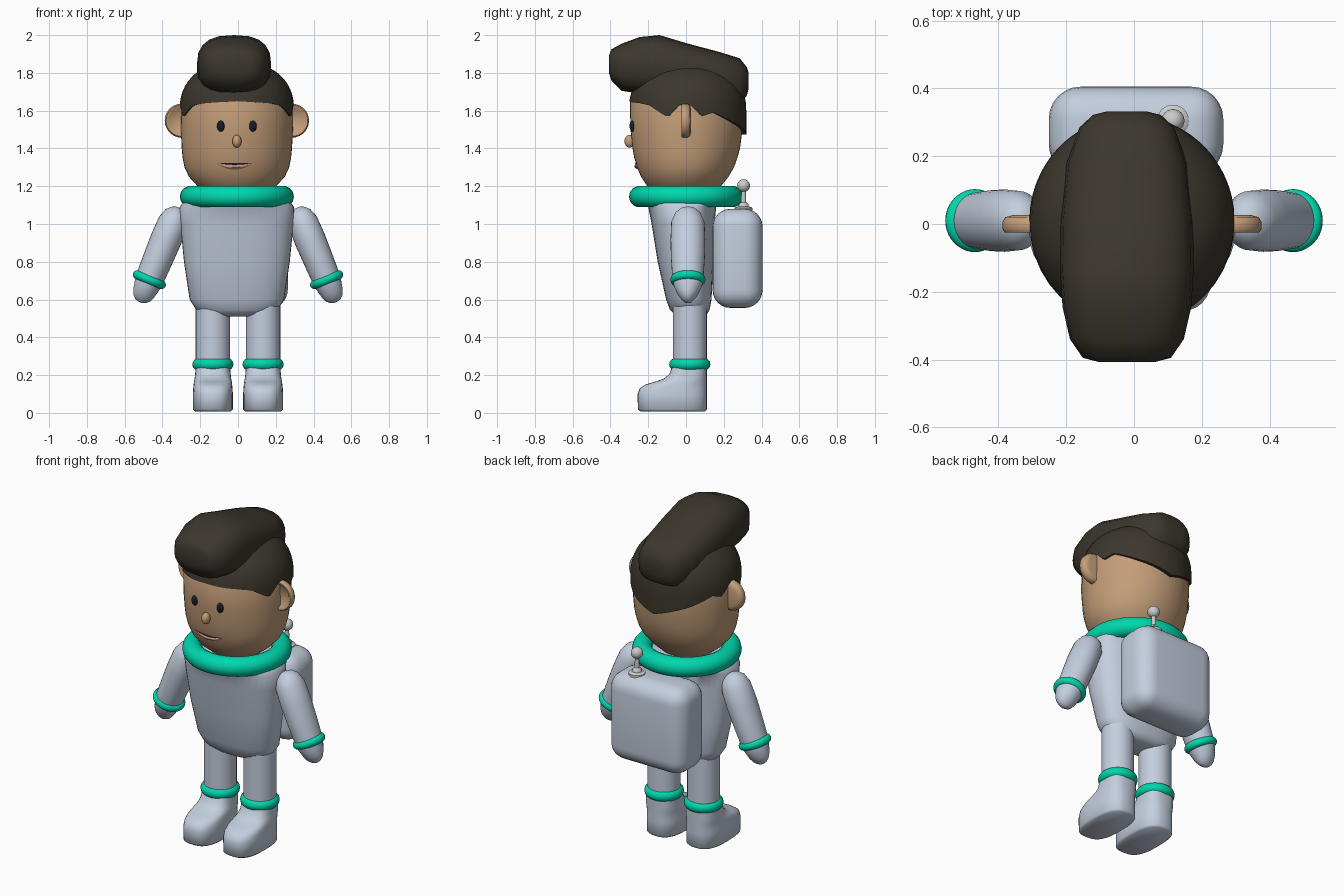
import bpy, bmesh, math
from mathutils import Vector as V

if "Cube" in bpy.data.objects:
    bpy.data.objects.remove(bpy.data.objects["Cube"])

CX = -0.006  # head and torso centre line


def material(name, rgb):
    m = bpy.data.materials.new(name)
    m.diffuse_color = (*rgb, 1)
    m.use_nodes = True
    m.node_tree.nodes["Principled BSDF"].inputs["Base Color"].default_value = m.diffuse_color
    return m


SUIT = material("suit", (0.55, 0.62, 0.73))
TEAL = material("teal", (0.0, 0.68, 0.42))
SKIN = material("skin", (0.55, 0.34, 0.19))
HAIR = material("hair", (0.045, 0.038, 0.026))
DARK = material("eye_dark", (0.01, 0.012, 0.02))
LIPS = material("lips", (0.68, 0.33, 0.28))


def finish(ob, mat, angle=45):
    if mat:
        ob.data.materials.append(mat)
    bpy.ops.object.select_all(action='DESELECT')
    ob.select_set(True)
    bpy.context.view_layer.objects.active = ob
    bpy.ops.object.shade_smooth_by_angle(angle=math.radians(angle))
    return ob


def skin_rings(name, rings, mat, closed=True, caps=True, angle=45):
    """Join rows of points into a surface."""
    bm = bmesh.new()
    rows = [[bm.verts.new(p) for p in r] for r in rings]
    n = len(rows[0])
    for a, b in zip(rows, rows[1:]):
        for i in range(n if closed else n - 1):
            j = (i + 1) % n
            bm.faces.new((a[i], a[j], b[j], b[i]))
    if caps:
        bm.faces.new(rows[0])
        bm.faces.new(rows[-1])
    bmesh.ops.recalc_face_normals(bm, faces=bm.faces)
    me = bpy.data.meshes.new(name)
    bm.to_mesh(me)
    bm.free()
    ob = bpy.data.objects.new(name, me)
    bpy.context.collection.objects.link(ob)
    return finish(ob, mat, angle)


def ring(o, u, v, n=32, p=2.0):
    """Superellipse ring around o spanned by u and v."""
    out = []
    for i in range(n):
        t = 2 * math.pi * i / n
        c, s = math.cos(t), math.sin(t)
        out.append(V(o) + V(u) * math.copysign(abs(c) ** (2 / p), c)
                   + V(v) * math.copysign(abs(s) ** (2 / p), s))
    return out


def stack(name, prof, mat, x=0.0, n=32, p=2.0, **kw):
    """Loft of (z, half width, y front, y back)."""
    return skin_rings(name, [ring((x, (a + b) / 2, z), (w, 0, 0), (0, (b - a) / 2, 0), n, p)
                             for z, w, a, b in prof], mat, **kw)


def torus(name, loc, R, r, mat, axis=(0, 0, 1)):
    bpy.ops.mesh.primitive_torus_add(location=loc, major_radius=R, minor_radius=r,
                                     major_segments=40, minor_segments=14,
                                     rotation=V(axis).to_track_quat('Z', 'Y').to_euler())
    ob = bpy.context.object
    ob.name = name
    return finish(ob, mat, 80)


def ball(name, loc, size, mat):
    bpy.ops.mesh.primitive_uv_sphere_add(segments=24, ring_count=14, radius=1, location=loc)
    ob = bpy.context.object
    ob.name = name
    ob.scale = size
    return finish(ob, mat)


def lerp(table, t):
    for a, b in zip(table, table[1:]):
        if t <= b[0]:
            k = (t - a[0]) / (b[0] - a[0])
            return [p + (q - p) * k for p, q in zip(a, b)]
    return table[-1]


# Torso and collar
stack("torso", [(.51, .10, -.03, .08), (.52, .16, -.06, .11), (.545, .215, -.085, .125),
                (.6, .25, -.105, .135), (.8, .28, -.15, .145), (1.0, .3, -.182, .15),
                (1.09, .303, -.2, .16), (1.12, .28, -.22, .21), (1.145, .24, -.24, .24),
                (1.155, .2, -.2, .2)], SUIT, CX, 40, 2.5)
torus("collar", (CX, 0, 1.145), .245, .057, TEAL)

# Limbs, mirrored left and right
for s, side in ((-1, "left"), (1, "right")):
    lx = s * .133
    stack(side + "_leg", [(.2, .091, -.07, .11), (.62, .091, -.07, .11)], SUIT, lx)
    torus(side + "_leg_cuff", (lx, .02, .257), .077, .032, TEAL)
    stack(side + "_boot", [(.008, .095, -.24, .1), (.018, .106, -.255, .11), (.1, .106, -.256, .11),
                           (.13, .104, -.245, .11), (.15, .102, -.215, .11), (.165, .1, -.165, .11),
                           (.18, .097, -.12, .11), (.205, .094, -.088, .11), (.25, .09, -.072, .11)],
          SUIT, lx, 32, 2.7, angle=60)
    # Arm and tapered mitten along one slanted axis
    d = V((s * .383, 0, -.924))
    out = V((s * .924, 0, .383))
    sh = V((s * .343, .01, 1.01))
    skin_rings(side + "_arm", [ring(sh + d * t, out * a, (0, b, 0), 28) for t, a, b in (
        (-.082, .015, .015), (-.074, .036, .04), (-.05, .062, .067), (0, .08, .088), (.1, .083, .092),
        (.2, .08, .09), (.31, .076, .083), (.36, .07, .076), (.41, .059, .055), (.435, .048, .038),
        (.452, .03, .022), (.459, .012, .01))], SUIT, angle=70)
    torus(side + "_arm_cuff", sh + d * .33, .069, .024, TEAL, d)
    # Ear with a dished front
    skin_rings(side + "_ear", [ring((CX + s * .292, y, 1.547), (r, 0, 0), (0, 0, r), 28) for y, r in (
        (.026, .06), (.02, .082), (.006, .09), (-.016, .09), (-.025, .083), (-.023, .072),
        (-.008, .058))], SKIN, angle=60)

# Backpack and antenna
bpy.ops.mesh.primitive_cube_add(size=1, location=(.006, .273, .818))
pack = bpy.context.object
pack.name = "backpack"
pack.scale = (.515, .265, .525)
bpy.ops.object.transform_apply(location=False, rotation=False, scale=True)
bev = pack.modifiers.new("round", 'BEVEL')
bev.width, bev.segments = .095, 6
finish(pack, SUIT, 180)
stack("antenna", [(z, r, .305 - r, .305 + r) for z, r in (
    (1.04, .047), (1.085, .047), (1.09, .04), (1.093, .027), (1.105, .025), (1.115, .014),
    (1.19, .011))], None, .115, 24)
ball("antenna_tip", (.115, .305, 1.203), (.034,) * 3, None)

# Head
HEAD = [(1.13, .1, -.1, .09), (1.15, .145, -.145, .13), (1.2, .208, -.205, .185), (1.25, .254, -.238, .225),
        (1.3, .277, -.259, .254), (1.35, .287, -.274, .272), (1.4, .292, -.283, .286), (1.5, .297, -.294, .299),
        (1.65, .293, -.297, .302), (1.72, .265, -.265, .27), (1.78, .19, -.19, .19), (1.81, .08, -.08, .08)]
stack("head", HEAD, SKIN, CX, 48)


def face_y(x, z):
    _, w, a, b = lerp(HEAD, z)
    return (a + b) / 2 - (b - a) / 2 * math.sqrt(1 - ((x - CX) / w) ** 2)


# Eyes, nose and mouth
for s, side in ((-1, "left"), (1, "right")):
    ex = CX + s * .085
    ball(side + "_eye", (ex, face_y(ex, 1.518) - .002, 1.518), (.02, .015, .029), DARK)
ball("nose", (CX, -.298, 1.438), (.024, .028, .034), SKIN)


def lip(name, top, bottom, lift, mat):
    cols = [-1 + i / 8 for i in range(17)]
    rows = []
    for k in range(5):
        row = []
        for c in cols:
            e = 1 - c * c
            hi, lo = 1.324 - top * e, 1.321 - bottom * e
            z = hi + (lo - hi) * k / 4
            x = -.018 + .096 * c
            row.append(V((x, face_y(x, z) - lift * math.sin(math.pi * k / 4) * e - .003, z)))
        rows.append(row)
    skin_rings(name, rows, mat, closed=False, caps=False)


lip("mouth_line", .002, .012, .002, DARK)
lip("lower_lip", .009, .033, .01, LIPS)

# Hair cap with a pointed hairline around the ears and a low nape
LINE = [(0, 1.65), (35, 1.64), (50, 1.628), (70, 1.565), (82, 1.63), (92, 1.635), (104, 1.57),
        (116, 1.59), (140, 1.54), (180, 1.475)]
N, rows = 96, []
for k in range(-1, 15):
    row = []
    for i in range(N):
        t = 2 * math.pi * i / N
        deg = math.degrees(t)
        z0 = lerp(LINE, min(deg, 360 - deg))[1]
        z = z0 + (1.8595 - z0) * math.sin(max(k, 0) / 14 * math.pi / 2)
        r = (1 - max(0, (z - 1.6) / .26) ** 2.3) ** (1 / 2.3)
        if k < 0:
            r = .93
        row.append(V((CX + .303 * r * math.sin(t), .008 - .311 * r * math.cos(t), z)))
    rows.append(row)
skin_rings("hair_cap", rows, HAIR, angle=50)

# Swept-up quiff running front to back
QUIFF = [(-.408, .08, 1.8, 1.89), (-.395, .13, 1.76, 1.925), (-.34, .168, 1.705, 1.955),
         (-.245, .19, 1.69, 1.99), (-.14, .197, 1.68, 2.0), (.01, .195, 1.65, 1.955),
         (.18, .178, 1.62, 1.91), (.285, .14, 1.63, 1.877), (.322, .1, 1.68, 1.83), (.332, .06, 1.72, 1.8)]
skin_rings("hair_quiff", [ring((-.021, y, (a + b) / 2), (w, 0, 0), (0, 0, (b - a) / 2), 20, 2.6)
                          for y, w, a, b in QUIFF], HAIR, angle=60)
